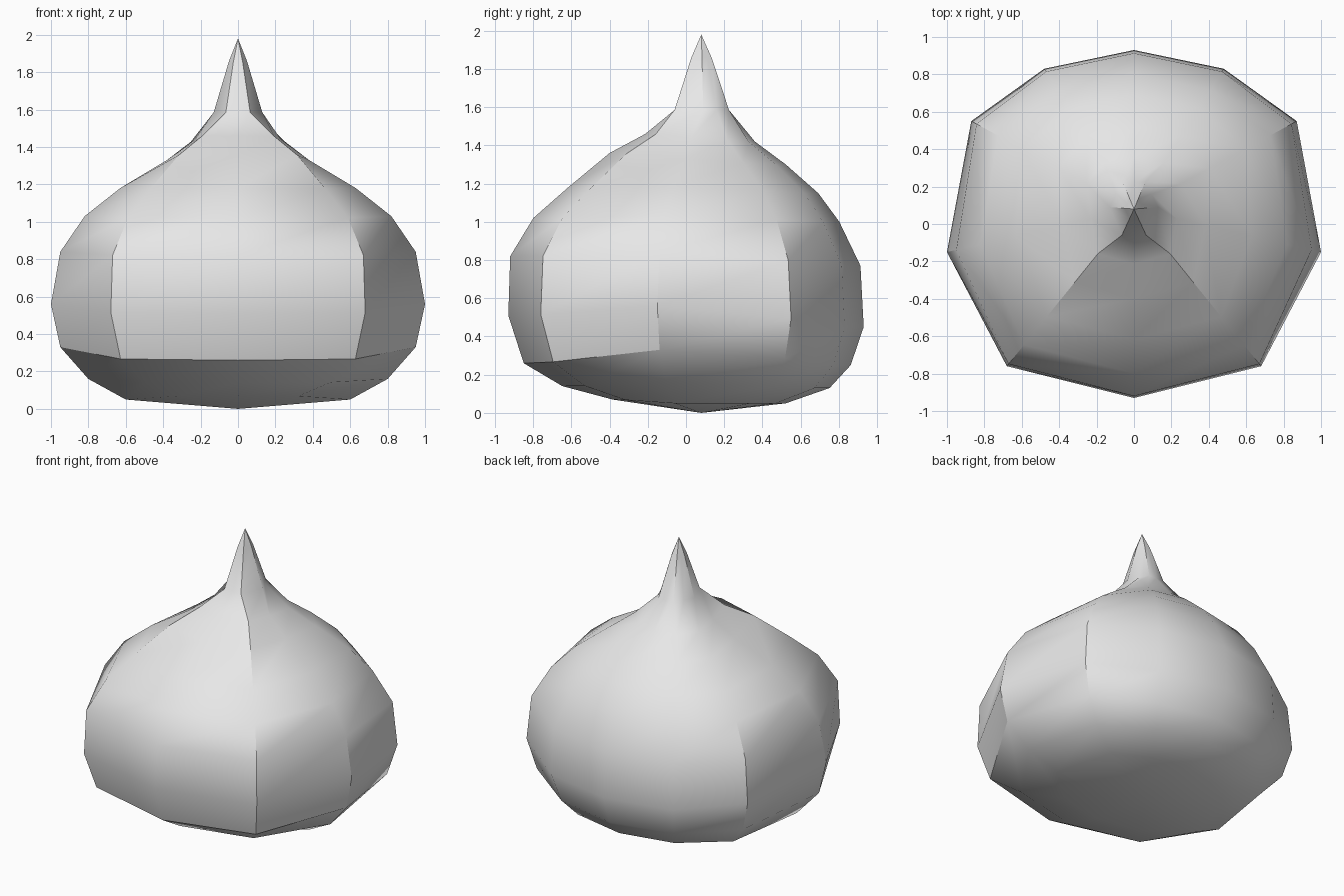
import bpy
import bmesh
import math

cube = bpy.data.objects.get("Cube")
if cube:
    bpy.data.objects.remove(cube, do_unlink=True)

# Single pale grey skin colour
skin = bpy.data.materials.new("pale_grey")
skin.use_nodes = True
COLOUR = (0.8, 0.8, 0.8, 1.0)
skin.diffuse_color = COLOUR
skin.node_tree.nodes["Principled BSDF"].inputs["Base Color"].default_value = COLOUR

AXIS_Y = 0.08
TOP = 1.98

# Left half of the widest outline, front to back, relative to the stem axis,
# with the weights of the front, side and back profiles for each column
COLUMNS = [
    ((0.00, -1.01), (1.0, 0.0, 0.0)),
    ((0.68, -0.84), (0.9, 0.1, 0.0)),
    ((1.00, -0.23), (0.0, 1.0, 0.0)),
    ((0.87, 0.47), (0.0, 0.4, 0.6)),
    ((0.48, 0.75), (0.0, 0.0, 1.0)),
    ((0.00, 0.85), (0.0, 0.0, 1.0)),
]
# Bulb profiles as (scale, height) for the front, side and back
LEVELS = [
    ((0.46, 0.07), (0.60, 0.05), (0.52, 0.05)),
    ((0.72, 0.14), (0.80, 0.16), (0.79, 0.13)),
    ((0.92, 0.26), (0.95, 0.33), (0.92, 0.25)),
    ((1.00, 0.51), (1.00, 0.56), (1.00, 0.45)),
    ((0.99, 0.82), (0.95, 0.84), (0.98, 0.77)),
    ((0.87, 1.02), (0.82, 1.03), (0.85, 1.00)),
    ((0.69, 1.18), (0.63, 1.18), (0.72, 1.15)),
    ((0.475, 1.36), (0.38, 1.33), (0.52, 1.30)),
    ((0.29, 1.46), (0.23, 1.44), (0.33, 1.42)),
]
# Left half of the angular stem section
STEM = [(0, -0.14), (0.065, -0.14), (0.13, 0.01),
        (0.095, 0.08), (0.06, 0.145), (0, 0.145)]


def mirrored(half):
    """Close a left half outline by mirroring it across x = 0."""
    return half + [(-x, y, z) for x, y, z in half[-2:0:-1]]


rings = []
for level in LEVELS:
    half = []
    for (x, y), weights in COLUMNS:
        s = sum(w * p[0] for w, p in zip(weights, level))
        z = sum(w * p[1] for w, p in zip(weights, level))
        half.append((x * s, AXIS_Y + y * s, z))
    rings.append(mirrored(half))

# Stem base and a slightly bulging upper section
for scale, z in ((1.0, 1.585), (0.37, 1.86)):
    rings.append(mirrored([(x * scale, AXIS_Y + y * scale, z) for x, y in STEM]))

# Skin the rings, then close the base and the tip with fans
bm = bmesh.new()
loops = [[bm.verts.new(co) for co in ring] for ring in rings]
n = len(loops[0])
for low, high in zip(loops, loops[1:]):
    for i in range(n):
        j = (i + 1) % n
        bm.faces.new((low[i], low[j], high[j], high[i]))
base = bm.verts.new((0, AXIS_Y, 0))
tip = bm.verts.new((0, AXIS_Y, TOP))
for i in range(n):
    j = (i + 1) % n
    bm.faces.new((base, loops[0][j], loops[0][i]))
    bm.faces.new((tip, loops[-1][i], loops[-1][j]))
bmesh.ops.recalc_face_normals(bm, faces=bm.faces)

mesh = bpy.data.meshes.new("bulb")
bm.to_mesh(mesh)
bm.free()
mesh.materials.append(skin)
bulb = bpy.data.objects.new("bulb", mesh)
bpy.context.collection.objects.link(bulb)

# Smooth skin with creased corners
bpy.ops.object.select_all(action='DESELECT')
bulb.select_set(True)
bpy.context.view_layer.objects.active = bulb
bpy.ops.object.shade_smooth_by_angle(angle=math.radians(34))
